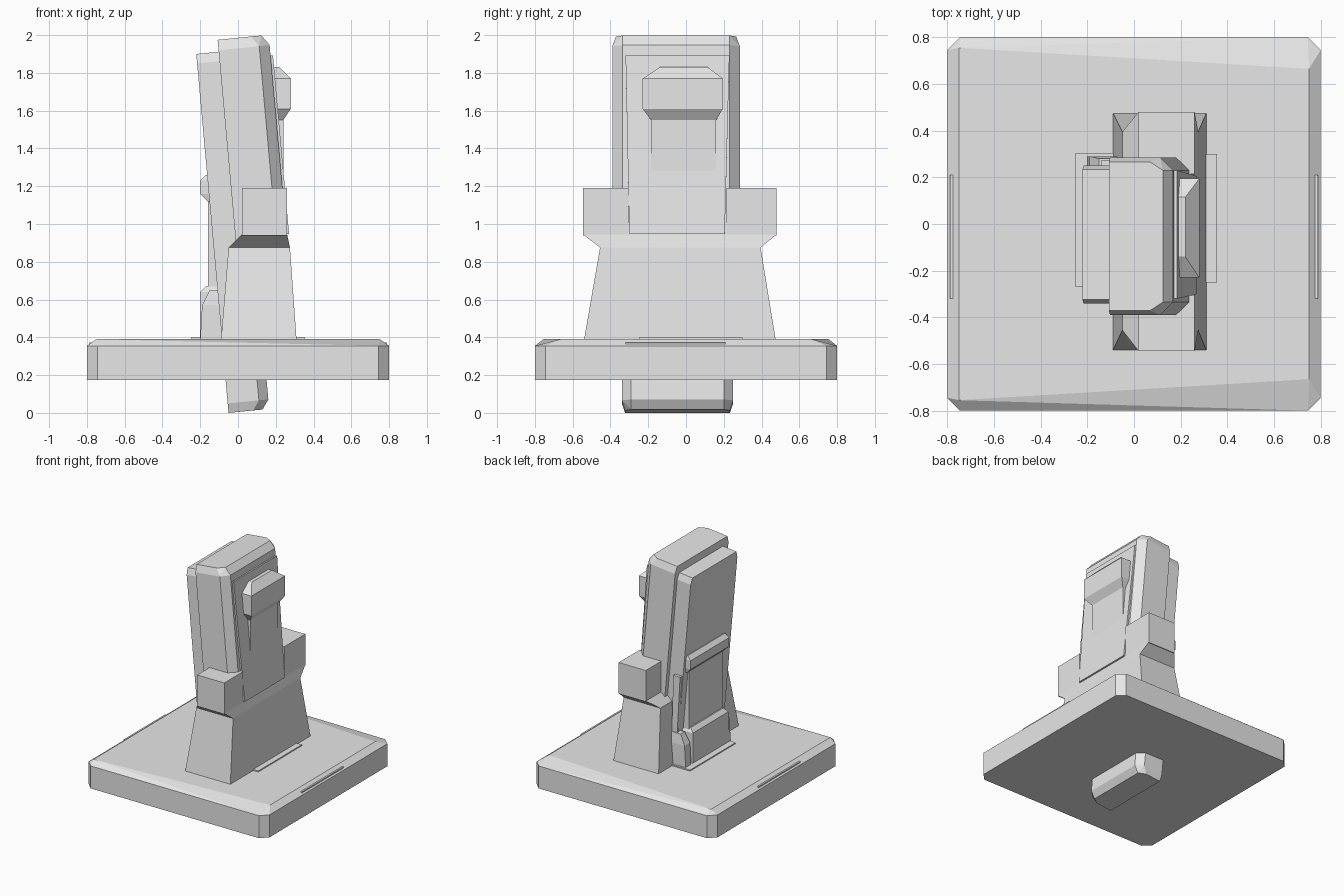
import bpy
import bmesh

cube = bpy.data.objects.get("Cube")
if cube:
    bpy.data.objects.remove(cube, do_unlink=True)

grey = bpy.data.materials.new("plain_grey")
grey.use_nodes = True
grey.diffuse_color = (0.8, 0.8, 0.8, 1)
grey.node_tree.nodes["Principled BSDF"].inputs["Base Color"].default_value = (0.8, 0.8, 0.8, 1)


def hull(name, points):
    """Faceted convex solid around a few points."""
    bm = bmesh.new()
    for p in points:
        bm.verts.new(p)
    res = bmesh.ops.convex_hull(bm, input=bm.verts)
    loose = {g for g in res["geom_interior"] + res["geom_unused"]
             if isinstance(g, bmesh.types.BMVert)}
    bmesh.ops.delete(bm, geom=list(loose), context='VERTS')
    bmesh.ops.dissolve_limit(bm, angle_limit=0.01, verts=bm.verts, edges=bm.edges)
    bmesh.ops.recalc_face_normals(bm, faces=bm.faces)
    mesh = bpy.data.meshes.new(name)
    bm.to_mesh(mesh)
    bm.free()
    mesh.materials.append(grey)
    obj = bpy.data.objects.new(name, mesh)
    bpy.context.scene.collection.objects.link(obj)
    return obj


def ring(x0, x1, y0, y1, z):
    return [(x, y, z) for x in (x0, x1) for y in (y0, y1)]


def box(name, x0, x1, y0, y1, z0, z1):
    return hull(name, ring(x0, x1, y0, y1, z0) + ring(x0, x1, y0, y1, z1))


def leaning(name, x, points):
    """Solid given as (depth, y, height), leaning backward from x."""
    return hull(name, [(x + u - 0.09 * h, y, h + 0.1 * u) for u, y, h in points])


def slab_points(depth, y0, y1, h0, h1, c):
    """Slab with chamfered front corners and front top and bottom edges."""
    pts = []
    for h, inset in ((h0, c * 0.7), (h0 + c, 0), (h1 - c, 0), (h1, c * 0.7)):
        d = depth - inset
        pts += [(0, y0 + inset / 2, h), (0, y1 - inset / 2, h),
                (d - c, y0 + inset / 2, h), (d - c, y1 - inset / 2, h),
                (d, y0 + c, h), (d, y1 - c, h)]
    return pts


# Base with clipped corners and uneven sloped top edges
R, C = 0.8, 0.745
outline = [(sx * a, sy * b) for sx in (-1, 1) for sy in (-1, 1)
           for a, b in ((R, C), (C, R))]
base = [(x, y, z) for x, y in outline for z in (0.175, 0.355)]
base += [(-0.75, s * 0.755, 0.39) for s in (-1, 1)]
base += [(0.75, s * 0.665, 0.39) for s in (-1, 1)]
hull("base", base)

# Thin trim on the base
for s in (-1, 1):
    x0, x1 = sorted((s * 0.765, s * 0.788))
    box("base_edge_trim", x0, x1, -0.32, 0.21, 0.362, 0.372)
box("back_floor_plate", -0.25, -0.05, -0.27, 0.305, 0.385, 0.399)
box("front_floor_plate", 0.2, 0.355, -0.25, 0.3, 0.385, 0.399)

# Tapered body with a flare under the arms
hull("body", ring(-0.09, 0.31, -0.54, 0.475, 0.385) + ring(-0.05, 0.275, -0.455, 0.395, 0.875))
hull("body_flare", ring(-0.05, 0.275, -0.455, 0.395, 0.875)
     + ring(0.02, 0.26, -0.545, 0.48, 0.945))
for side, y0, y1 in (("right", -0.545, -0.305), ("left", 0.215, 0.48)):
    box(side + "_arm", 0.02, 0.26, y0, y1, 0.94, 1.19)

# Leaning slabs: the rear one passes through the base
leaning("rear_slab", -0.05, slab_points(0.215, -0.34, 0.25, 0, 1.9, 0.05))
leaning("front_slab", 0.07, slab_points(0.27, -0.39, 0.285, 0.8, 1.975, 0.055))
leaning("front_panel", 0.07, [(u, y, h) for u in (0.2, 0.283)
                              for y, h in ((-0.32, 1.865), (0.23, 1.865),
                                           (-0.3, 0.92), (0.205, 0.92))])

# Upright column with a faceted headrest
box("headrest_column", 0.1, 0.24, -0.185, 0.16, 0.95, 1.6)
hull("headrest",
     ring(0.1, 0.22, -0.14, 0.115, 1.83)
     + ring(0.1, 0.28, -0.23, 0.195, 1.77)
     + ring(0.1, 0.28, -0.23, 0.195, 1.61)
     + ring(0.1, 0.24, -0.185, 0.16, 1.55))

# Rear panel with a top roll, a lower box and side posts
box("rear_panel", -0.16, -0.05, -0.23, 0.19, 0.39, 1.2)
hull("rear_roll",
     ring(-0.17, -0.08, -0.25, 0.22, 1.26) + ring(-0.2, -0.08, -0.26, 0.23, 1.23)
     + ring(-0.2, -0.08, -0.26, 0.23, 1.16) + ring(-0.16, -0.08, -0.25, 0.22, 1.12))
hull("rear_box", ring(-0.2, -0.05, -0.25, 0.2, 0.39) + ring(-0.2, -0.05, -0.25, 0.2, 0.64)
     + ring(-0.17, -0.05, -0.23, 0.18, 0.67))
for y0, y1 in ((-0.28, -0.25), (0.22, 0.29)):
    hull("rear_post", ring(-0.2, -0.05, y0, y1, 0.39) + ring(-0.19, -0.05, y0, y1, 0.57)
         + ring(-0.15, -0.05, y0 + 0.01, y1 - 0.01, 0.65))
hull("rear_side_fin", ring(-0.1, -0.06, 0.26, 0.275, 0.39)
     + ring(-0.14, -0.08, 0.24, 0.275, 1.1))
